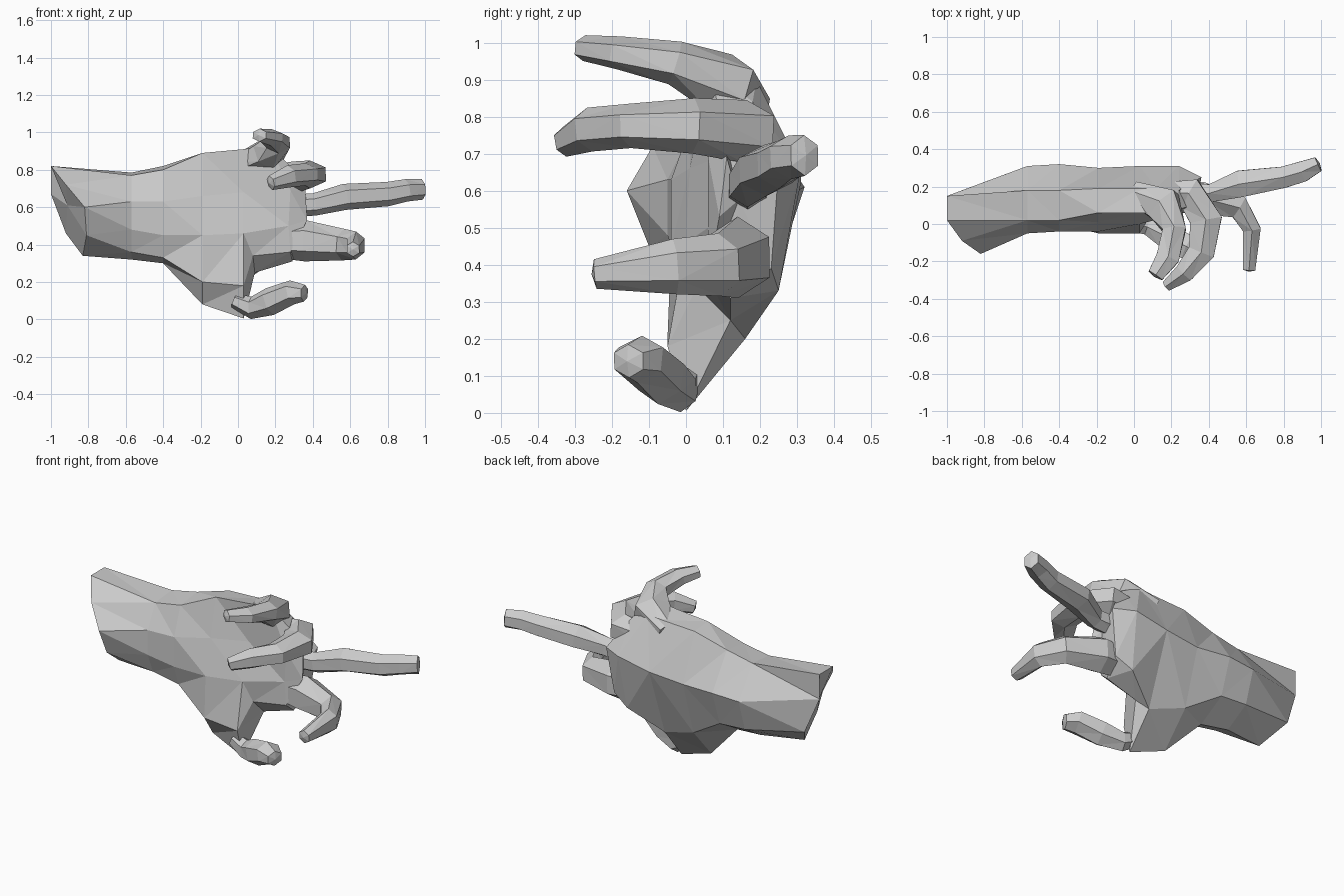
import bpy, bmesh, math
from mathutils import Vector


def loft(name, rings, start_bulge=0.0, end_bulge=0.0):
    """Skin equal-sized rings, closing both ends with a shallow fan."""
    bm = bmesh.new()
    rows = [[bm.verts.new(p) for p in ring] for ring in rings]
    n = len(rows[0])
    for a, b in zip(rows, rows[1:]):
        for i in range(n):
            j = (i + 1) % n
            bm.faces.new((a[i], a[j], b[j], b[i]))
    for row, nxt, bulge in ((rows[0], rows[1], start_bulge), (rows[-1], rows[-2], end_bulge)):
        c = sum((v.co for v in row), Vector()) / n
        d = c - sum((v.co for v in nxt), Vector()) / n
        tip = bm.verts.new(c + d.normalized() * bulge)
        for i in range(n):
            bm.faces.new((row[i], row[(i + 1) % n], tip))
    bmesh.ops.triangulate(bm, faces=[f for f in bm.faces if len(f.verts) > 3])
    bmesh.ops.recalc_face_normals(bm, faces=bm.faces)
    mesh = bpy.data.meshes.new(name)
    bm.to_mesh(mesh)
    bm.free()
    obj = bpy.data.objects.new(name, mesh)
    bpy.context.collection.objects.link(obj)
    return obj


def finger(name, joints, sides=6):
    """Joints are (x, y, z, half height, half thickness) along the finger."""
    pts = [Vector(j[:3]) for j in joints]
    rings = []
    for i, p in enumerate(pts):
        t = (pts[min(i + 1, len(pts) - 1)] - pts[max(i - 1, 0)]).normalized()
        side = t.cross(Vector((0, 0, 1))).normalized()
        up = side.cross(t)
        h, w = joints[i][3:]
        ring = []
        for k in range(sides):
            a = 2 * math.pi * k / sides + math.pi / 2
            ring.append(p + up * h * math.sin(a) + side * w * 1.1 * math.cos(a))
        rings.append(ring)
    return loft(name, rings, 0.0, 0.01)


# Wrist stump, slanted end
wrist_end = [(-1, .15, .82), (-1, .02, .82), (-.92, -.09, .72), (-.82, -.16, .60),
             (-.81, -.10, .45), (-.83, .05, .34), (-.92, .18, .46), (-1, .15, .67)]

# Palm sections, (y, z) points at each x
palm = [
    (-.57, [(.18, .785), (.02, .77), (-.05, .63), (-.05, .48), (.0, .36), (.1, .32), (.25, .41), (.31, .60)]),
    (-.40, [(.18, .82), (.02, .80), (-.04, .63), (-.04, .45), (.0, .33), (.08, .30), (.25, .40), (.32, .61)]),
    (-.19, [(.19, .88), (.06, .89), (.01, .66), (-.04, .45), (-.05, .2), (.03, .08), (.2, .27), (.30, .60)]),
    (.03, [(.19, .89), (.06, .91), (.06, .68), (.0, .46), (-.05, .18), (.0, .005), (.16, .20), (.31, .62)]),
]

# Knuckle rows at the front of the palm
knuckles = [(.12, .19, .90), (.17, .06, .93), (.28, .06, .69), (.27, .06, .50),
            (.08, .03, .34), (.09, .12, .25), (.22, .25, .33), (.24, .31, .66)]
finger_roots = [(.24, .18, .84), (.28, .09, .82), (.36, .11, .69), (.37, .09, .53),
                (.28, .06, .36), (.29, .12, .31), (.32, .23, .39), (.36, .25, .66)]

sections = [wrist_end] + [[(x, y, z) for y, z in prof] for x, prof in palm] + [knuckles, finger_roots]
loft("palm_and_wrist", sections, 0.0, 0.03)

# Thumb, bent forward along the bottom
finger("thumb", [(-.02, .0, .10, .04, .04), (.07, -.015, .062, .06, .045), (.17, -.065, .095, .075, .065),
                 (.29, -.125, .145, .065, .07), (.355, -.155, .14, .045, .045)])

# Index finger, hooked at the last joint
finger("index_finger", [(.12, .15, .42, .08, .06), (.36, .14, .42, .11, .09), (.56, .09, .40, .085, .065),
                        (.63, -.03, .395, .075, .05), (.615, -.245, .375, .04, .035)])

# Middle finger, stretched out
finger("middle_finger", [(.20, .17, .60, .06, .06), (.41, .165, .615, .06, .05), (.57, .215, .655, .07, .075),
                         (.80, .25, .67, .065, .06), (.90, .28, .69, .06, .058), (.985, .32, .695, .055, .042)])

# Ring finger, curled over the palm
finger("ring_finger", [(.10, .17, .74, .07, .05), (.30, .16, .76, .085, .09), (.385, .02, .775, .075, .09),
                       (.36, -.15, .775, .06, .075), (.27, -.26, .765, .06, .055), (.175, -.33, .73, .04, .03)])

# Little finger, curled at the top
finger("little_finger", [(.0, .17, .82, .06, .06), (.16, .10, .885, .09, .10), (.215, -.03, .945, .06, .065),
                         (.18, -.18, .972, .045, .065), (.115, -.275, .985, .035, .045)])
